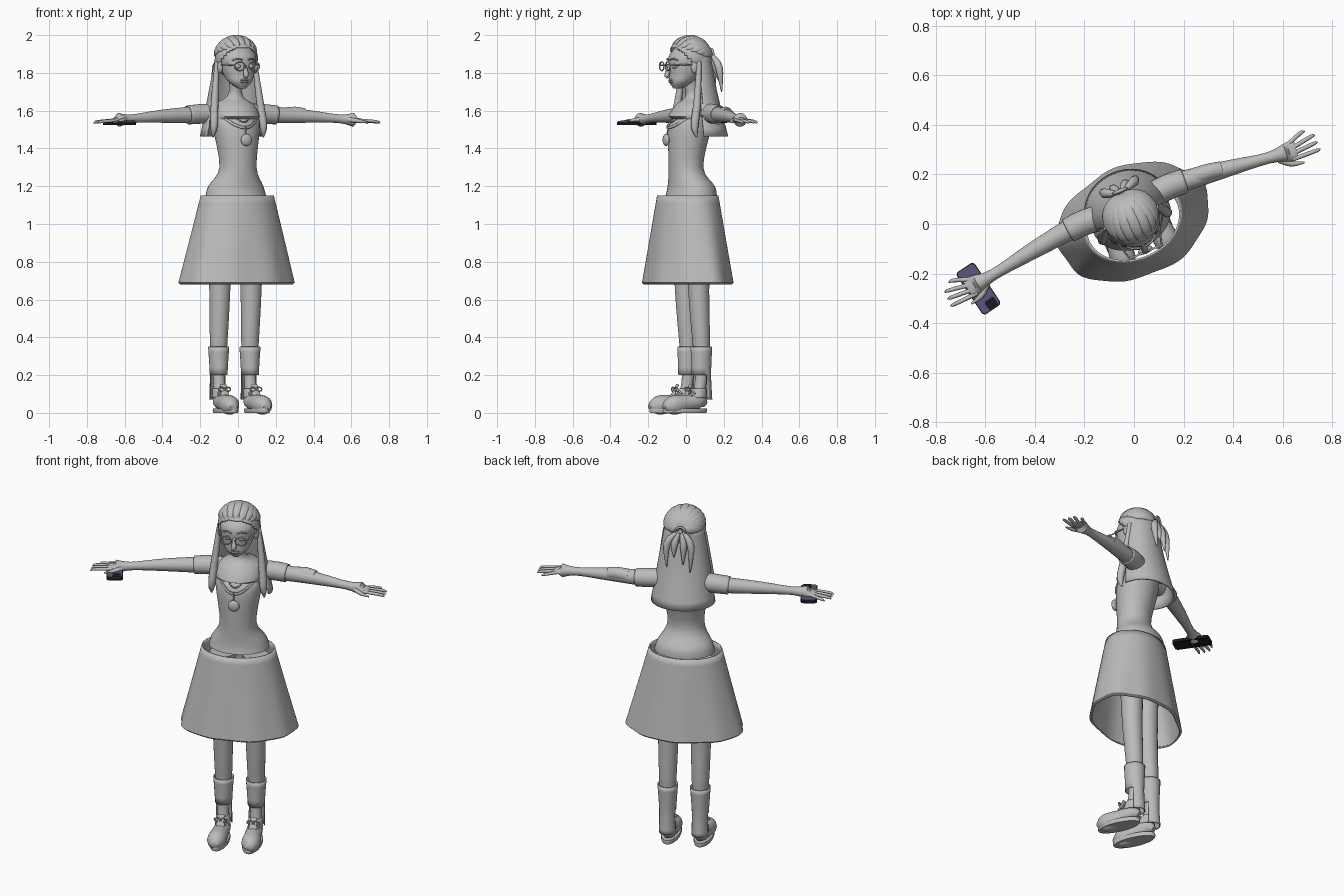
import bpy, bmesh, math
from math import sin, cos, pi, radians
from mathutils import Vector, Matrix

if "Cube" in bpy.data.objects:
    bpy.data.objects.remove(bpy.data.objects["Cube"], do_unlink=True)

TURN = Matrix.Rotation(radians(23), 4, 'Z')  # the figure stands slightly turned
X, Y, Z = Matrix.Identity(3)


def material(name, red, green, blue):
    mat = bpy.data.materials.new(name)
    mat.use_nodes = True
    mat.diffuse_color = (red, green, blue, 1)
    mat.node_tree.nodes["Principled BSDF"].inputs["Base Color"].default_value = mat.diffuse_color
    return mat


GREY = material("plain grey", .5, .5, .5)
DARK = material("near black", .01, .01, .02)
PURPLE = material("dusky purple", .11, .09, .2)


def finish(bm, name, mat=GREY, thick=0, cut=None):
    """Cut faces by a rule, turn the part, smooth it and link it."""
    if cut:
        unwanted = [face for face in bm.faces if cut(face.calc_center_median())]
        bmesh.ops.delete(bm, geom=unwanted, context='FACES')
    bmesh.ops.recalc_face_normals(bm, faces=bm.faces)
    mesh = bpy.data.meshes.new(name)
    bm.to_mesh(mesh)
    bm.free()
    mesh.transform(TURN)
    mesh.shade_smooth()
    mesh.set_sharp_from_angle(angle=radians(45))
    mesh.materials.append(mat)
    part = bpy.data.objects.new(name, mesh)
    bpy.context.collection.objects.link(part)
    if thick:
        part.modifiers.new("wall", 'SOLIDIFY').thickness = thick


def smooth_path(points, steps):
    """Catmull-Rom curve through points that carry position and radii."""
    ends = [points[0], *points, points[-1]]
    path = []
    for i in range(len(points) - 1):
        for k in range(steps):
            t = k / steps
            path.append([b + t / 2 * (c - a + t * (2*a - 5*b + 4*c - d + t * (3*(b - c) + d - a)))
                         for a, b, c, d in zip(*ends[i:i + 4])])
    return path + [points[-1]]


def sweep(name, points, side=X, sides=24, steps=4, flat=False, caps=True, wave=None, flip=1, **options):
    """Elliptical rings along a path; side is the first radius axis, or a rule giving it."""
    path = smooth_path(points, steps)
    centres = [Vector((flip * p[0], p[1], p[2])) for p in path]
    bm = bmesh.new()
    rings = []
    for i, centre in enumerate(centres):
        along = Z if flat else (centres[min(i + 1, len(path) - 1)] - centres[max(i - 1, 0)]).normalized()
        axis = side(centre) if callable(side) else side
        first = (axis - axis.dot(along) * along).normalized()
        second = along.cross(first)
        ring = []
        for k in range(sides):
            turn = math.tau * k / sides
            grow = wave(turn, centre.z) if wave else 1
            offset = first * path[i][3] * cos(turn) + second * path[i][-1] * sin(turn)
            ring.append(bm.verts.new(centre + grow * offset))
        rings.append(ring)
    for low, high in zip(rings, rings[1:]):
        for k in range(sides):
            bm.faces.new((low[k - 1], low[k], high[k], high[k - 1]))
    if caps:
        bm.faces.new(rings[0])
        bm.faces.new(rings[-1])
    finish(bm, name, **options)


def column(name, rows, x=0, **options):
    """Upright part from rows of height, depth position, half width and half depth."""
    sweep(name, [(x, y, z, *radii) for z, y, *radii in rows], flat=True, **options)


def ball(name, centre, radii, segments=16, **options):
    bm = bmesh.new()
    place = Matrix.Translation(centre) @ Matrix.Diagonal((*radii, 1))
    bmesh.ops.create_uvsphere(bm, u_segments=segments, v_segments=segments, radius=1, matrix=place)
    finish(bm, name, **options)


def hoop(name, centre, width, height, radius):
    x, y, z = centre
    turns = [math.tau * k / 24 for k in range(25)]
    ring = [(x + width * cos(t), y, z + height * sin(t), radius) for t in turns]
    sweep(name, ring, side=Y, sides=8, steps=1, caps=False)


def plate(name, size, centre, mat):
    """Flat slab with rounded corners, lying in the hand."""
    bm = bmesh.new()
    place = Matrix.Translation(centre) @ Matrix.Rotation(radians(11), 4, 'Z') @ Matrix.Diagonal((*size, 1))
    bmesh.ops.create_cube(bm, size=1, matrix=place)
    corners = [e for e in bm.edges if abs(e.verts[0].co.z - e.verts[1].co.z) > size[2] / 2]
    bmesh.ops.bevel(bm, geom=corners, offset=size[0] / 6, segments=3, affect='EDGES', profile=.5)
    finish(bm, name, mat)


# Torso and neck
column("torso", [(1.15, .03, .165, .13), (1.2, .03, .15, .12), (1.3, 0, .1, .09), (1.5, .02, .125, .11),
                 (1.57, .04, .13, .09), (1.63, .06, .11, .06), (1.68, .04, .04), (1.77, .02, .04)], sides=40)

# Skirt with a waved hem that rolls inward
drops = [k / 12 for k in range(13)]
skirt_rows = [(1.15 - .46 * t, .01, .2 + .12 * t, .155 + .07 * t) for t in drops]
column("skirt", skirt_rows + [(.68, .01, .31, .215)], sides=96, steps=1, caps=False, thick=.008,
       wave=lambda turn, z: 1 + .03 * (1.15 - z) * (sin(9 * turn) + sin(5 * turn + 1)))

# Neckline, bead chain and pendant
spread = [k / 7 for k in range(-7, 8)]
sweep("neckline", [(.1 * q, .09 * q * q - .1, 1.51 + .06 * q * q, .008) for q in spread], sides=8)
for q in spread:
    ball("bead", (.07 * q, .09 * q * q - .085, 1.54 + .08 * q * q), (.005, .005, .005), 8)
sweep("pendant_cord", [(0, -.1, 1.52, .004), (0, -.11, 1.47, .004)], sides=8)
ball("pendant", (0, -.115, 1.445), (.032, .015, .032))

# Face
column("head", [(1.717, -.05, .02), (1.75, -.03, .06), (1.79, -.01, .08, .09), (1.84, 0, .093, .1),
                (1.9, .01, .095, .1), (1.97, .02, .03)], sides=32)
sweep("nose", [(0, -.09, 1.84, .008), (0, -.11, 1.79, .014), (0, -.1, 1.778, .008)], sides=12)
for lip_z in (1.752, 1.762):
    ball("lip", (0, -.085, lip_z), (.024, .014, .007))

# Hair cap and locks swept back to a clip
HEAD = Vector((0, .02, 1.875))
SKULL = Vector((.113, .117, .113))
CLIP = Vector((0, 1, .28)).normalized()
ball("hair_cap", HEAD, SKULL, 40, thick=.006, cut=lambda c: c.z < 1.85 - 1.1 * c.y)
for k in range(-6, 7):
    turn = radians(17 * k + 1)
    hairline = Vector((sin(turn), -cos(turn), .3 + .32 * cos(turn))).normalized()
    lock = []
    for j in range(9):
        t = j / 8
        ray = hairline.slerp(CLIP, t)
        if k == 0:  # the middle lock runs over the crown
            ray = Vector((0, -cos(.6 + 2.3 * t), sin(.6 + 2.3 * t)))
        width = .004 + .024 * sin(pi * t) ** .5
        lock.append((*(HEAD + ray * SKULL.x), width / 2, width))
    sweep("hair_lock", lock, side=lambda p: p - HEAD, sides=12, steps=2)

# Long hair down the back, clip and loose locks
column("long_hair", [(1.9, .04, .105, .09), (1.7, .055, .138, .11), (1.465, .075, .175, .15)],
       sides=64, caps=False, thick=.01, cut=lambda c: c.y < .03)
hoop("clip_ring", (0, .145, 1.9), .026, .026, .007)
ball("clip_stud", (0, .145, 1.9), (.012, .01, .012))
for x, low in ((-.06, 1.68), (-.02, 1.72), (.03, 1.76), (.07, 1.7)):
    sweep("loose_lock", [(x / 5, .14, 1.9, .008), (x, .16, 1.83, .02, .01), (x, .175, low, .003)], sides=10)

sweep("glasses_bridge", [(-.012, -.125, 1.84, .004), (.012, -.125, 1.84, .004)], sides=8)

for flip, label in ((1, "left_"), (-1, "right_")):
    # Eyes, brows, ears and glasses
    ball(label + "eye", (flip * .036, -.08, 1.835), (.02, .014, .013))
    sweep(label + "brow", [(.016, -.1, 1.868, .004), (.04, -.092, 1.876, .004), (.064, -.074, 1.866, .004)],
          sides=8, flip=flip)
    ball(label + "ear", (flip * .1, .01, 1.83), (.013, .023, .033))
    hoop(label + "glasses_rim", (flip * .041, -.122, 1.835), .03, .023, .004)
    sweep(label + "glasses_arm", [(.07, -.12, 1.84, .004), (.107, .01, 1.845, .004)], sides=8, flip=flip)

    # Front hair strand over the shoulder
    sweep(label + "front_strand", [(.108, .03, 1.86, .012), (.13, .01, 1.65, .02, .01),
                                   (.142, -.01, 1.52, .02, .01), (.145, 0, 1.46, .004)], sides=10, flip=flip)

    # Arm, sleeve and hand
    sweep(label + "arm", [(.09, .08, 1.59, .045), (.2, .085, 1.58, .045), (.42, .06, 1.57, .034),
                          (.6, .034, 1.557, .023, .018), (.69, .024, 1.55, .04, .013),
                          (.72, .02, 1.547, .033, .009)], side=Y, flip=flip)
    sweep(label + "sleeve", [(.08, .075, 1.588, .05), (.18, .084, 1.583, .052), (.255, .08, 1.577, .05)],
          side=Y, caps=False, thick=.006, flip=flip)
    for k in range(4):
        base, tip, reach = .05 - .02 * k, .075 - .03 * k, .81 - .03 * (k == 0)
        sweep(label + "finger", [(.69, base, 1.55, .009), (reach - .02, tip, 1.542, .008),
                                 (reach, tip, 1.533, .003)], side=Y, sides=10, flip=flip)
    sweep(label + "thumb", [(.64, .01, 1.552, .013), (.68, -.025, 1.546, .011), (.73, -.04, 1.537, .004)],
          side=Y, sides=10, flip=flip)

    # Leg, and loose legging that hangs lower behind
    x = flip * .09
    column(label + "leg", [(1.1, .03, .07), (.65, .035, .056, .06), (.36, .05, .046, .052),
                           (.2, .05, .032, .036), (.07, .03, .034)], x)
    column(label + "legging", [(.35, .05, .056, .058), (.2, .05, .046, .053), (.07, .05, .048, .06)], x,
           caps=False, thick=.005, cut=lambda c: c.z < .2 and c.y < .07)

    # Shoe, sole, collar, tongue and laces
    sweep(label + "shoe", [(.088, .075, .045, .015, .03), (.088, .04, .062, .04, .055), (.09, -.03, .052, .045),
                           (.095, -.12, .04, .05, .034), (.096, -.168, .03, .02, .014)], flip=flip)
    column(label + "sole", [(0, -.045, .048, .122), (.012, -.045, .052, .126), (.024, -.045, .05, .124)], x,
           sides=40, steps=1)
    column(label + "collar", [(.08, .03, .042, .046), (.13, .038, .037, .04)], x, caps=False, thick=.008)
    sweep(label + "tongue", [(.09, -.04, .09, .024, .007), (.09, -.01, .15, .018, .006)], sides=12, flip=flip)
    for k in range(4):
        y, z = .02 * k - .065, .08 + .012 * k
        sweep(label + "lace", [(.09 + .03 * q, y + .008 * abs(q), z - .015 * abs(q), .005) for q in (-1, 0, 1)],
              side=Y, sides=8, flip=flip)
    for q in (-1, 1):
        hoop(label + "lace_bow", (x + q * .018, -.03, .125), .016, .01, .004)

# Loose fold on the left arm
sweep("arm_fold", [(.3, .08, 1.58, .036, .04), (.36, .075, 1.587, .034, .04), (.41, .066, 1.58, .032)], side=Y)

# Handheld device under the right hand
plate("device_body", (.088, .205, .016), (-.68, .005, 1.533), DARK)
plate("device_back", (.08, .197, .004), (-.68, .005, 1.542), PURPLE)
plate("device_camera", (.045, .04, .004), (-.655, -.07, 1.545), DARK)
